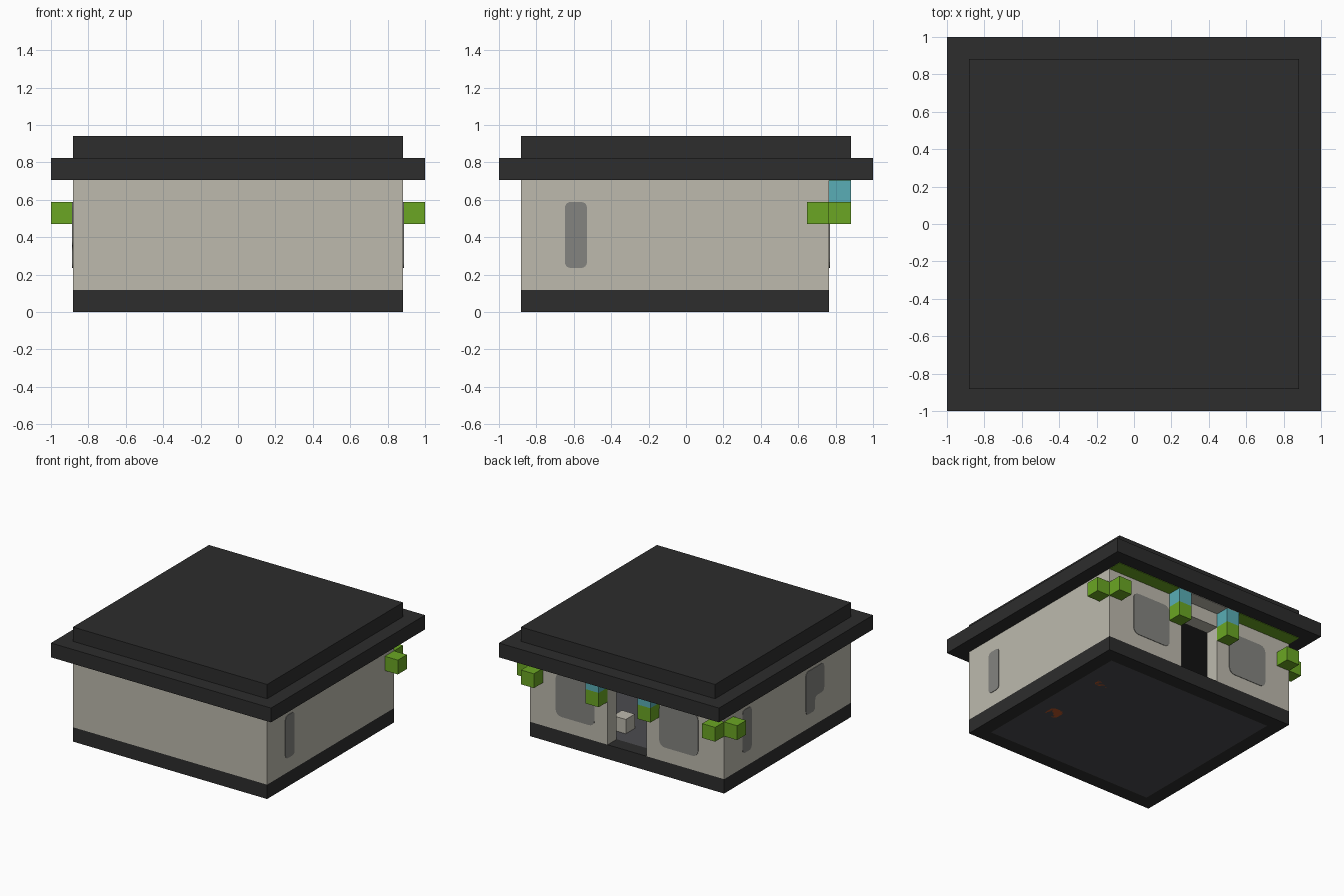
import bpy, bmesh
from mathutils import Vector

cube = bpy.data.objects.get("Cube")
if cube:
    bpy.data.objects.remove(cube, do_unlink=True)

U = 2 / 17      # one block
T = 0.004       # plate thickness


def material(name, r, g, b):
    m = bpy.data.materials.new(name)
    m.use_nodes = True
    m.diffuse_color = (r, g, b, 1)
    m.node_tree.nodes["Principled BSDF"].inputs["Base Color"].default_value = (r, g, b, 1)
    return m


CHARCOAL = material("charcoal", .026, .026, .026)
STONE = material("pale_stone", .51, .49, .42)
FLOOR = material("floor_grey", .072, .072, .078)
GLASS = material("window_grey", .23, .23, .215)
LEAF = material("leaf_green", .145, .38, .017)
TEAL = material("lantern_teal", .1, .42, .465)
RUST = material("rust_orange", .5, .09, .02)


def finish(name, bm, mat):
    bmesh.ops.recalc_face_normals(bm, faces=bm.faces)
    mesh = bpy.data.meshes.new(name)
    bm.to_mesh(mesh)
    bm.free()
    mesh.materials.append(mat)
    obj = bpy.data.objects.new(name, mesh)
    bpy.context.collection.objects.link(obj)
    return obj


def blocks(name, mat, x, y, z, thin=None):
    """Box filling inclusive block ranges; thin makes a plate hung from its top."""
    lo = Vector((x[0] - .5, y[0] - .5, z[0])) * U
    hi = Vector((x[1] + .5, y[1] + .5, z[1] + 1)) * U
    if thin:
        lo.z = hi.z - thin
    bm = bmesh.new()
    bmesh.ops.create_cube(bm, size=1)
    for v in bm.verts:
        v.co = [(a + b) / 2 + c * (b - a) for a, b, c in zip(lo, hi, v.co)]
    return finish(name, bm, mat)


def plate(name, mat, outline, place, direction, radius):
    """Thin plate with rounded corners; place maps block coordinates to 3D."""
    bm = bmesh.new()
    bm.faces.new([bm.verts.new(place(a * U, b * U)) for a, b in outline])
    bmesh.ops.bevel(bm, geom=bm.verts[:], offset=radius, segments=4,
                    profile=.5, affect='VERTICES')
    ext = bmesh.ops.extrude_face_region(bm, geom=bm.faces[:])
    moved = [g for g in ext["geom"] if isinstance(g, bmesh.types.BMVert)]
    bmesh.ops.translate(bm, verts=moved, vec=Vector(direction) * T)
    return finish(name, bm, mat)


def rect(a0, a1, b0, b1):
    return [(a0, b0), (a1, b0), (a1, b1), (a0, b1)]


# Foundation border and floor
blocks("floor", FLOOR, (-6, 6), (-6, 5), (0, 0))
blocks("foundation_front", CHARCOAL, (-7, 7), (-7, -7), (0, 0))
blocks("foundation_back", CHARCOAL, (-7, 7), (6, 6), (0, 0))

# Walls, with a doorway in the back
blocks("front_wall", STONE, (-7, 7), (-7, -7), (1, 5))
blocks("door_lintel", STONE, (-1, 1), (6, 6), (5, 5))
for side, s in (("left", 1), ("right", -1)):
    def span(a, b):
        return tuple(sorted((a * s, b * s)))
    blocks(f"foundation_{side}", CHARCOAL, span(7, 7), (-6, 5), (0, 0))
    blocks(f"{side}_wall", STONE, span(7, 7), (-6, 5), (1, 5))
    blocks(f"back_wall_{side}", STONE, span(2, 7), (6, 6), (1, 5))

    # Lanterns beside the door and leaves around the back corners
    blocks(f"lantern_{side}", TEAL, span(2, 2), (7, 7), (5, 5))
    blocks(f"lantern_leaf_{side}", LEAF, span(2, 2), (7, 7), (4, 4))
    blocks(f"corner_leaf_back_{side}", LEAF, span(7, 7), (7, 7), (4, 4))
    blocks(f"corner_leaf_side_{side}", LEAF, span(8, 8), (6, 6), (4, 4))
    blocks(f"eave_leaf_{side}", LEAF, span(3, 7), (7, 7), (5, 5), thin=T)

    # Back windows
    a, b = sorted((2.5 * s, 5.5 * s))
    plate(f"back_window_{side}", GLASS, rect(a, b, 2, 5),
          lambda p, q: (p, 6.5 * U, q), (0, 1, 0), .05)

blocks("eave_stone", STONE, (-2, 2), (7, 7), (5, 5), thin=T)

# Side windows
plate("side_window_front", GLASS, rect(-5.5, -4.5, 2, 5),
      lambda p, q: (7.5 * U, p, q), (1, 0, 0), .03)
plate("side_window_back", GLASS, rect(3.5, 4.5, 2, 5),
      lambda p, q: (-7.5 * U, p, q), (-1, 0, 0), .03)
plate("side_window_stepped", GLASS,
      [(-2.5, 2), (-2.5, 5), (-4.5, 5), (-4.5, 3), (-3.5, 3), (-3.5, 2)],
      lambda p, q: (-7.5 * U, p, q), (-1, 0, 0), .03)

# Floor tiles, seen from above and below
for i, row in enumerate((3, -2)):
    tile = rect(4.5, 5.5, row - .5, row + .5)
    plate(f"tile_top_{i}", RUST, tile, lambda p, q: (p, q, U), (0, 0, 1), .03)
    plate(f"tile_under_{i}", RUST, tile, lambda p, q: (p, q, T / 4), (0, 0, -.25), .03)

# Seat block inside the doorway
blocks("indoor_block", STONE, (2, 2), (4, 4), (1, 1))

# Stepped roof
blocks("roof_eave", CHARCOAL, (-8, 8), (-8, 8), (6, 6))
blocks("roof_top", CHARCOAL, (-7, 7), (-7, 7), (7, 7))
